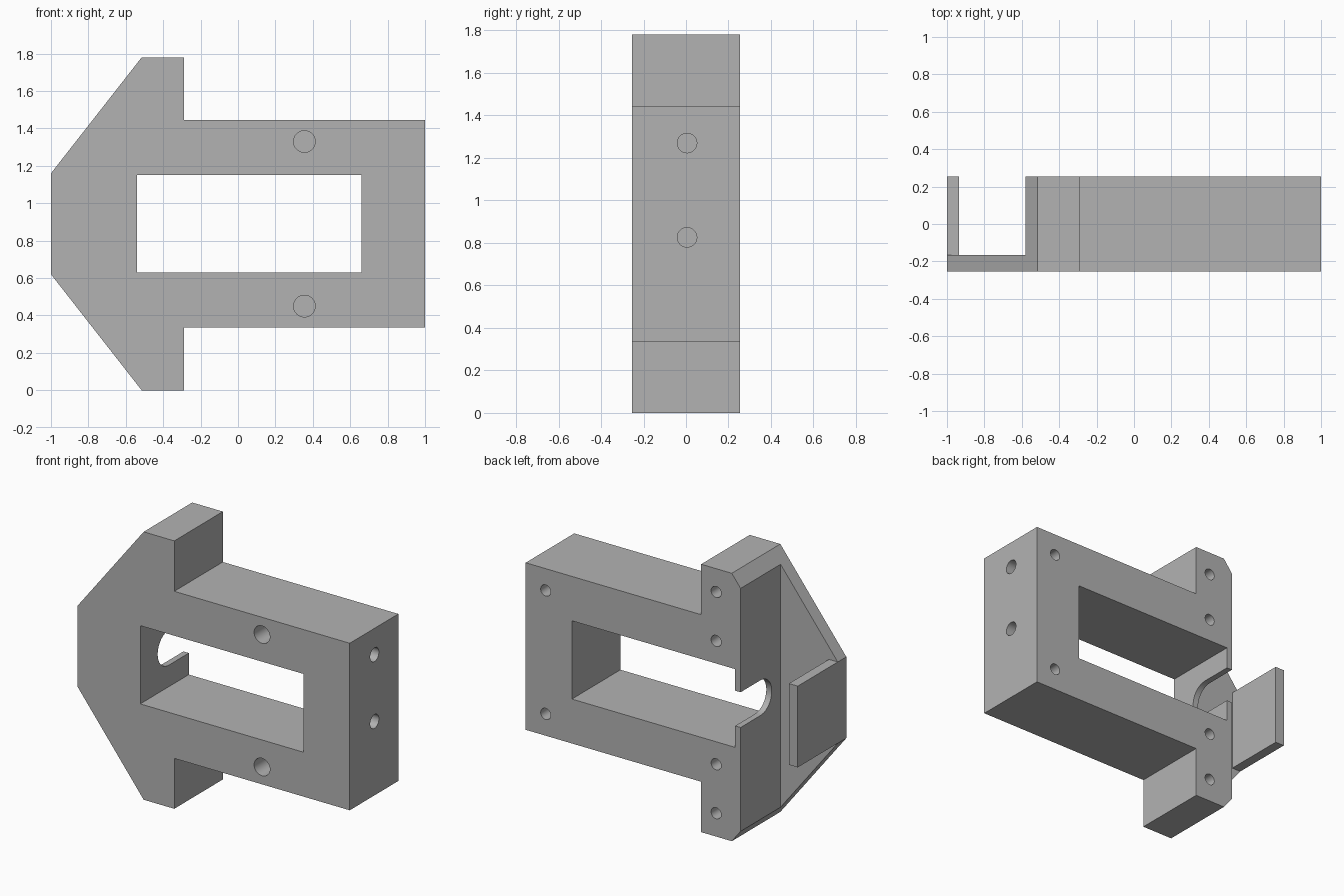
import bpy, math
from mathutils import Matrix, Vector

if "Cube" in bpy.data.objects:
    bpy.data.objects.remove(bpy.data.objects["Cube"])

grey = bpy.data.materials.new("plain grey")
grey.use_nodes = True
grey.diffuse_color = (0.45, 0.45, 0.45, 1)
grey.node_tree.nodes["Principled BSDF"].inputs["Base Color"].default_value = grey.diffuse_color

FRONT, BACK, MID = -0.255, 0.255, 0.89
PLATE_BACK = -0.165


def prism(name, points, offset):
    """Extrude a closed loop of 3D points along an offset vector."""
    n = len(points)
    base = [Vector(p) for p in points]
    verts = base + [p + Vector(offset) for p in base]
    faces = [list(range(n)), list(range(2 * n - 1, n - 1, -1))]
    faces += [[(i + 1) % n, i, n + i, n + (i + 1) % n] for i in range(n)]
    mesh = bpy.data.meshes.new(name)
    mesh.from_pydata(verts, [], faces)
    obj = bpy.data.objects.new(name, mesh)
    bpy.context.collection.objects.link(obj)
    activate(obj)
    bpy.ops.object.mode_set(mode='EDIT')
    bpy.ops.mesh.select_all(action='SELECT')
    bpy.ops.mesh.normals_make_consistent(inside=False)
    bpy.ops.object.mode_set(mode='OBJECT')
    mesh.materials.append(grey)
    return obj


def activate(obj):
    bpy.ops.object.select_all(action='DESELECT')
    obj.select_set(True)
    bpy.context.view_layer.objects.active = obj


def box(name, x0, x1, y0, y1, z0, z1):
    return prism(name, [(x0, y0, z0), (x1, y0, z0), (x1, y0, z1), (x0, y0, z1)], (0, y1 - y0, 0))


def drill(centre, radius, axis, depth):
    """Cylinder cutter centred on a face, reaching depth inside it."""
    rot = Vector(axis).to_track_quat('Z', 'Y').to_matrix().to_4x4()
    place = Matrix.Translation(centre) @ rot
    ring = [place @ Vector((radius * math.cos(a), radius * math.sin(a), -0.05))
            for a in (math.tau * i / 32 for i in range(32))]
    return prism("hole_cutter", ring, Vector(axis) * (depth + 0.05))


def cut(target, cutter):
    mod = target.modifiers.new("cut", 'BOOLEAN')
    mod.operation, mod.solver, mod.object = 'DIFFERENCE', 'EXACT', cutter
    activate(target)
    bpy.ops.object.modifier_apply(modifier=mod.name)
    bpy.data.objects.remove(cutter)


# Arrow-shaped body: upper half outline, mirrored about the middle height
half = [(-1, 0.27), (-0.515, MID), (-0.29, MID), (-0.29, 0.555), (1, 0.555)]
outline = [(x, FRONT, MID + h) for x, h in half]
outline += [(x, FRONT, MID - h) for x, h in reversed(half)]
body = prism("bracket_body", outline, (0, BACK - FRONT, 0))

# Rear recess and the window
cut(body, box("recess_cutter", -1.2, -0.58, PLATE_BACK, 0.4, -0.1, 1.9))
cut(body, box("window_cutter", -0.54, 0.66, -0.4, 0.4, MID - 0.26, MID + 0.26))

# Round-ended slot through the thin wall, open to the back
r, cy = 0.117, 0.045
arc = [(cy - r * math.sin(a), MID + r * math.cos(a)) for a in (math.pi * i / 24 for i in range(25))]
slot = [(-0.65, y, z) for y, z in [(0.4, MID + r)] + arc + [(0.4, MID - r)]]
cut(body, prism("slot_cutter", slot, (0.2, 0, 0)))

# Blind holes in the front, back and end faces
for side in (-1, 1):
    cut(body, drill((0.355, FRONT, MID + side * 0.44), 0.058, (0, 1, 0), 0.25))
    for x, h in ((0.853, 0.41), (-0.4, 0.41), (-0.4, 0.735)):
        cut(body, drill((x, BACK, MID + side * h), 0.037, (0, -1, 0), 0.15))
for z in (1.27, 0.826):
    cut(body, drill((1, 0.005, z), 0.046, (-1, 0, 0), 0.25))

activate(body)
bpy.ops.object.shade_smooth_by_angle(angle=math.radians(30))

# Upright fin on the nose
box("nose_fin", -1, -0.935, PLATE_BACK, BACK, MID - 0.27, MID + 0.27)
